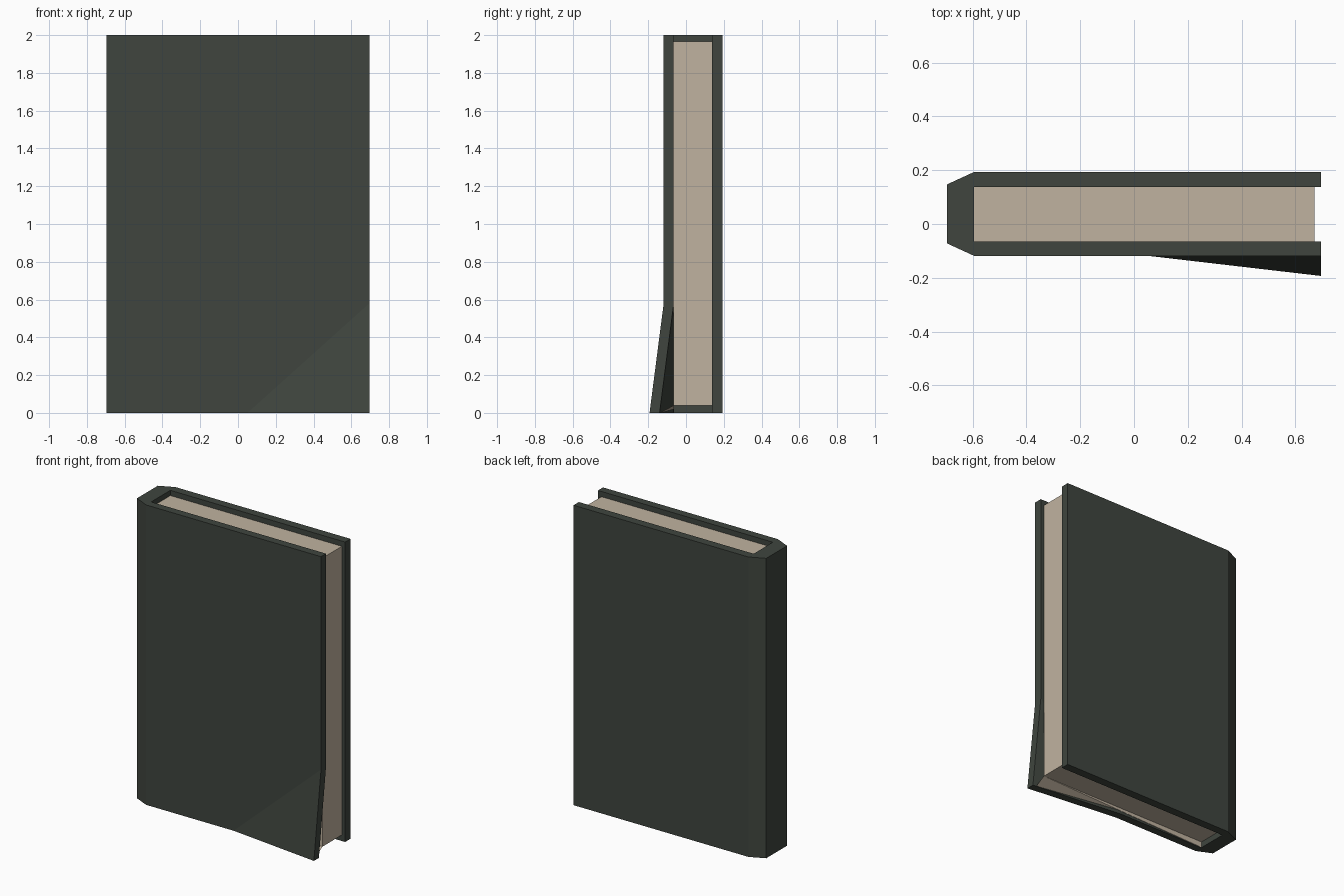
import bpy, bmesh
from mathutils import Vector

if "Cube" in bpy.data.objects:
    bpy.data.objects.remove(bpy.data.objects["Cube"])


def material(name, rgb):
    m = bpy.data.materials.new(name)
    m.diffuse_color = (*rgb, 1)
    m.use_nodes = True
    m.node_tree.nodes["Principled BSDF"].inputs["Base Color"].default_value = m.diffuse_color
    return m


def make_object(name, bm, mat):
    me = bpy.data.meshes.new(name)
    bm.to_mesh(me)
    bm.free()
    me.materials.append(mat)
    ob = bpy.data.objects.new(name, me)
    bpy.context.collection.objects.link(ob)
    return ob


def prism(profile, z0, z1):
    bm = bmesh.new()
    base = bm.faces.new([bm.verts.new((x, y, z0)) for x, y in profile])
    top = bmesh.ops.extrude_face_region(bm, geom=[base])["geom"]
    bmesh.ops.translate(bm, vec=(0, 0, z1 - z0),
                        verts=[v for v in top if isinstance(v, bmesh.types.BMVert)])
    bmesh.ops.recalc_face_normals(bm, faces=bm.faces)
    return bm


cover_green = material("dark green cover", (0.050, 0.060, 0.049))
paper = material("paper beige", (0.53, 0.45, 0.35))

X, SPINE, FORE = 0.695, -0.595, 0.67
IN_F, IN_B, OUT_F, OUT_B = -0.065, 0.137, -0.118, 0.193
BEND = 0.075

# Cover: boards and chamfered spine as one profile
bm = prism([(-X, 0.147), (SPINE, OUT_B), (X, OUT_B), (X, IN_B), (SPINE, IN_B),
            (SPINE, IN_F), (X, IN_F), (X, OUT_F), (SPINE, OUT_F), (-X, -0.072)], 0, 2)

# Fold line across the lower fore corner, then bend the front board outward
fold_a, fold_b = Vector((0.05, 0, 0)), Vector((X, 0, 0.58))
normal = (fold_b - fold_a).cross(Vector((0, 1, 0)))
bmesh.ops.bisect_plane(bm, geom=bm.verts[:] + bm.edges[:] + bm.faces[:],
                       plane_co=fold_a, plane_no=normal)
for v in bm.verts:
    if v.co.y < 0 and v.co.x > X - 0.01 and v.co.z < 0.01:
        v.co.y -= BEND
make_object("cover", bm, cover_green)

# Page block, recessed from the cover on three sides
make_object("page_block", prism([(SPINE, IN_F), (FORE, IN_F), (FORE, IN_B),
                                 (SPINE, IN_B)], 0.04, 1.965), paper)

# Endpaper flap between the page block and the bent corner
bm = bmesh.new()
a, b, c, d = [bm.verts.new(p) for p in (
    (SPINE, IN_F + 0.002, 0.002), (FORE, IN_F - BEND + 0.005, 0.002),
    (FORE, IN_F, 0.04), (SPINE, IN_F + 0.002, 0.04))]
bm.faces.new((a, c, b))
bm.faces.new((a, d, c))
bm.normal_update()
for f in bm.faces:
    if f.normal.y < 0:
        f.normal_flip()
make_object("endpaper_flap", bm, paper)
